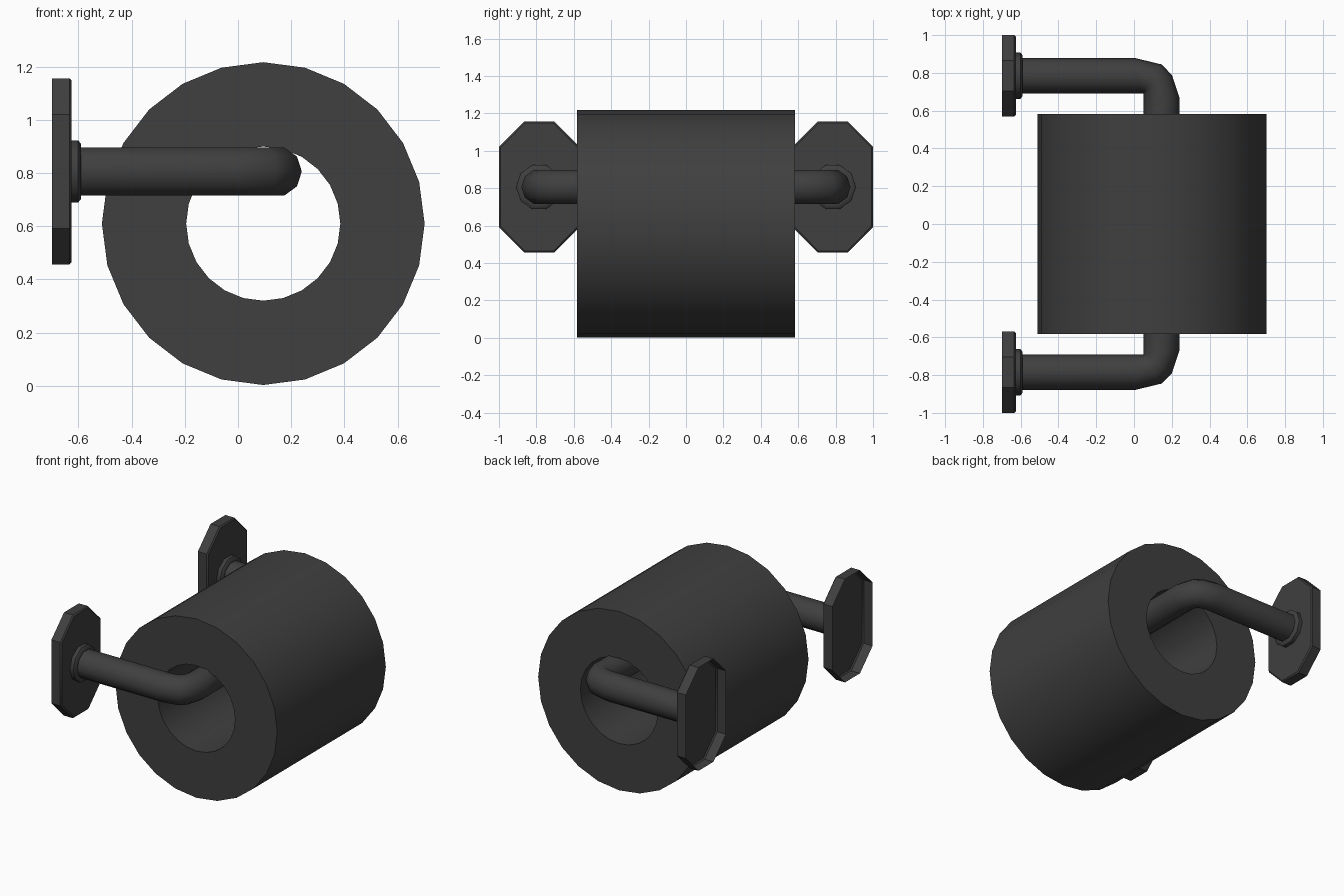
import bpy
import bmesh
import math
from mathutils import Vector

if "Cube" in bpy.data.objects:
    bpy.data.objects.remove(bpy.data.objects["Cube"])

# One dark grey for everything
GREY = (0.05, 0.05, 0.05, 1)
grey = bpy.data.materials.new("dark_grey")
grey.use_nodes = True
grey.diffuse_color = GREY
grey.node_tree.nodes["Principled BSDF"].inputs["Base Color"].default_value = GREY

ARM_Y, ARM_Z = 0.785, 0.806


def loft(name, rings, cap_end=False, closed=False, mirror=False):
    """Bridge equal rings of points into one smooth-by-angle surface."""
    bm = bmesh.new()
    loops = [[bm.verts.new(p) for p in ring] for ring in rings]
    pairs = list(zip(loops, loops[1:]))
    if closed:
        pairs.append((loops[-1], loops[0]))
    for a, b in pairs:
        n = len(a)
        for i in range(n):
            j = (i + 1) % n
            bm.faces.new((a[i], a[j], b[j], b[i]))
    if cap_end:
        bm.faces.new(loops[-1])
    bmesh.ops.recalc_face_normals(bm, faces=bm.faces[:])
    mesh = bpy.data.meshes.new(name)
    bm.to_mesh(mesh)
    bm.free()
    mesh.materials.append(grey)
    obj = bpy.data.objects.new(name, mesh)
    bpy.context.collection.objects.link(obj)
    bpy.ops.object.select_all(action="DESELECT")
    obj.select_set(True)
    bpy.context.view_layer.objects.active = obj
    bpy.ops.object.shade_smooth_by_angle(angle=math.radians(40))
    if mirror:
        mod = obj.modifiers.new("mirror", "MIRROR")
        mod.use_axis = (False, True, False)
    return obj


def roll_ring(radius, y, n=24):
    angles = [math.tau * i / n for i in range(n)]
    return [(0.095 + radius * math.cos(a), y, 0.61 + radius * math.sin(a)) for a in angles]


def tube_ring(inner, outer, radius=0.095, n=10):
    """Ring spanning from an inner to an outer plan point."""
    inner, outer = Vector((*inner, ARM_Z)), Vector((*outer, ARM_Z))
    mid, half = (inner + outer) / 2, (outer - inner) / 2
    up = Vector((0, 0, radius))
    angles = [math.tau * i / n for i in range(n)]
    return [mid + half * math.cos(a) + up * math.sin(a) for a in angles]


def straight_ring(x, radius):
    return tube_ring((x, ARM_Y - radius), (x, ARM_Y + radius), radius)


def plate_ring(x, inset=0):
    corners = [(0.08, 0.35), (0.215, 0.215)]
    quarter = [(y - inset * y / 0.215, z - inset * z / 0.35) for y, z in corners]
    a, b = quarter
    outline = [a, b, (b[0], -b[1]), (a[0], -a[1]),
               (-a[0], -a[1]), (-b[0], -b[1]), (-b[0], b[1]), (-a[0], a[1])]
    return [(x, ARM_Y + y, ARM_Z + z) for y, z in outline]


# Paper roll with its open core
loft("paper_roll", [roll_ring(0.607, -0.582), roll_ring(0.607, 0.582),
                    roll_ring(0.29, 0.582), roll_ring(0.29, -0.582)], closed=True)

# Wall plates, hollow at the back
loft("wall_plates", [plate_ring(-0.70), plate_ring(-0.634), plate_ring(-0.626, 0.008)],
     cap_end=True, mirror=True)

# Collars where the arms meet the plates
loft("collars", [straight_ring(-0.626, 0.123), straight_ring(-0.601, 0.123),
                 straight_ring(-0.59, 0.108), straight_ring(-0.59, 0.095)], mirror=True)

# Bent arms joined by the bar through the roll
elbow = (0.05, 0.69)
bend = [tube_ring(elbow, p) for p in ((0.0, 0.88), (0.145, 0.845), (0.2, 0.79), (0.24, 0.67))]
loft("holder_bar", [straight_ring(-0.626, 0.095)] + bend
     + [tube_ring((0.05, 0.58), (0.24, 0.58)), tube_ring((0.05, 0), (0.24, 0))], mirror=True)
